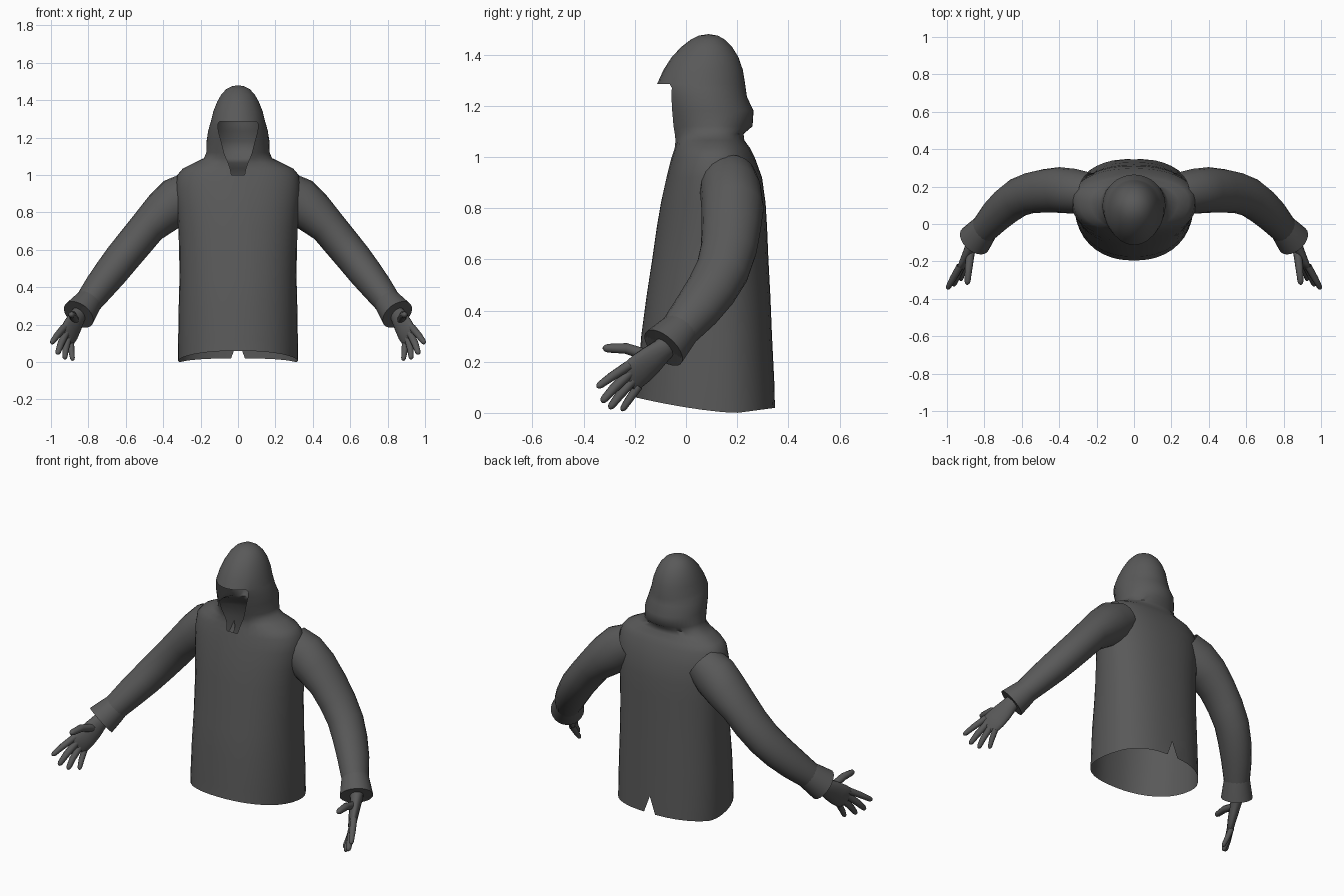
import bpy, bmesh, math
from mathutils import Vector

if "Cube" in bpy.data.objects:
    bpy.data.objects.remove(bpy.data.objects["Cube"])

charcoal = bpy.data.materials.new("charcoal")
charcoal.diffuse_color = (0.1, 0.1, 0.1, 1)
charcoal.use_nodes = True
charcoal.node_tree.nodes["Principled BSDF"].inputs["Base Color"].default_value = charcoal.diffuse_color


def finish(name, bm, mirror=False, angle=60):
    bmesh.ops.recalc_face_normals(bm, faces=bm.faces)
    mesh = bpy.data.meshes.new(name)
    bm.to_mesh(mesh)
    bm.free()
    obj = bpy.data.objects.new(name, mesh)
    bpy.context.collection.objects.link(obj)
    mesh.materials.append(charcoal)
    if mirror:
        obj.modifiers.new("Mirror", 'MIRROR')
    bpy.ops.object.select_all(action='DESELECT')
    obj.select_set(True)
    bpy.context.view_layer.objects.active = obj
    bpy.ops.object.shade_smooth_by_angle(angle=math.radians(angle))
    return obj


def bridge(bm, rings, skip=lambda row, col: False):
    n = len(rings[0])
    for r in range(len(rings) - 1):
        for i in range(n):
            if skip(r, i):
                continue
            j = (i + 1) % n
            quad = [rings[r][i], rings[r][j], rings[r + 1][j], rings[r + 1][i]]
            bm.faces.new(list(dict.fromkeys(quad)))


def tube(name, stations, side, sides=20, cap=False):
    """stations: (centre, radius along side, radius across side)"""
    bm = bmesh.new()
    pts = [Vector(s[0]) for s in stations]
    rings = []
    for k, (p, (_, ra, rb)) in enumerate(zip(pts, stations)):
        t = (pts[min(k + 1, len(pts) - 1)] - pts[max(k - 1, 0)]).normalized()
        u = Vector(side)
        u = (u - t * u.dot(t)).normalized()
        v = t.cross(u)
        rings.append([bm.verts.new(p + u * ra * math.cos(a) + v * rb * math.sin(a))
                      for a in (2 * math.pi * i / sides for i in range(sides))])
    bridge(bm, rings)
    if cap:
        bm.faces.new(rings[-1])
    return finish(name, bm, mirror=True)


# Body and hood: height, half width, front y, back y, half width of front strip
levels = [
    (0.00, .32, -.195, .35, .12), (0.12, .32, -.188, .345, .115),
    (0.30, .317, -.175, .336, .11), (0.45, .313, -.155, .33, .10),
    (0.60, .315, -.132, .322, .09), (0.72, .32, -.115, .317, .075),
    (0.82, .328, -.098, .311, .06), (0.92, .335, -.076, .297, .048),
    (1.00, .325, -.056, .268, .035), (1.035, .295, -.045, .25, .042),
    (1.065, .235, -.045, .228, .052), (1.09, .182, -.055, .225, .064),
    (1.12, .170, -.066, .26, .075), (1.18, .168, -.082, .264, .09),
    (1.235, .160, -.10, .238, .105), (1.27, .150, -.11, .233, .108),
    (1.285, .145, -.113, .231, .10), (1.34, .132, -.088, .222, .09),
    (1.39, .112, -.056, .205, .075), (1.43, .090, -.018, .18, .06),
    (1.458, .064, .018, .152, .042), (1.474, .034, .05, .125, .022)]
FRONT, REST = 6, 36
BACK = FRONT + REST // 2


def hem_height(y):
    return .06 * ((.2 - y) / .395) ** 1.5 if y < .2 else .02 * (y - .2) / .15


bm = bmesh.new()
rings = []
for row, (z, a, yf, yb, g) in enumerate(levels):
    n = 2.25 if z < 1.04 else 2.0
    yc = .12 if z < 1.1 else yf + (yb - yf) * .52
    th = math.asin((g / a) ** (n / 2))
    angles = [-th + 2 * th * i / FRONT for i in range(FRONT)]
    angles += [th + (2 * math.pi - 2 * th) * i / REST for i in range(REST)]
    ring = []
    for ang in angles:
        s, c = math.sin(ang), math.cos(ang)
        x = math.copysign(a * abs(s) ** (2 / n), s)
        depth = yc - yf if c > 0 else yb - yc
        y = yc - math.copysign(depth * abs(c) ** (2 / n), c)
        ring.append(bm.verts.new((x, y, hem_height(y) if row == 0 else z)))
    rings.append(ring)
# Vent notch at the middle of the back hem
for i in (BACK - 1, BACK + 1):
    rings[0][i].co.x = math.copysign(.037, rings[0][i].co.x)
bm.verts.remove(rings[0][BACK])
rings[0][BACK] = rings[1][BACK]
# Face opening runs from the chest to the brim
bridge(bm, rings, lambda r, i: i < FRONT and 1.0 <= levels[r][0] < 1.28)
crown = bm.verts.new((0, .088, 1.48))
top = rings[-1]
for i in range(len(top)):
    bm.faces.new((top[i], top[(i + 1) % len(top)], crown))
finish("hooded_body", bm)

# Sleeves
tube("sleeve", [
    ((.24, .165, .915), .11, .11), ((.32, .175, .865), .12, .128),
    ((.40, .182, .80), .122, .116), ((.48, .177, .725), .116, .098),
    ((.55, .167, .64), .110, .096), ((.62, .142, .555), .105, .094),
    ((.68, .098, .478), .100, .090), ((.74, .042, .402), .092, .083),
    ((.79, -.015, .335), .080, .074), ((.825, -.055, .288), .070, .068)], (0, 1, 0))

# Flared cuffs with a turned-in lip
tube("cuff", [
    ((.79, -.012, .335), .074, .070), ((.815, -.043, .302), .082, .079),
    ((.852, -.088, .254), .093, .090), ((.849, -.084, .258), .082, .080),
    ((.82, -.05, .296), .060, .058)], (0, 1, 0), 24)

# Hands: palm, four fingers and a thumb
across = Vector((.06, -.07, .08))
tube("palm", [
    ((.82, -.04, .295), .045, .042), ((.855, -.09, .248), .047, .036),
    ((.875, -.135, .208), .060, .030), ((.895, -.18, .170), .067, .026),
    ((.912, -.215, .140), .065, .021), ((.92, -.228, .127), .055, .012)],
    across, 16, True)


def finger(name, points, r):
    p = [Vector(q) for q in points]
    tip = (p[-1] - p[-2]).normalized() * r
    st = [(q, r * f, r * f) for q, f in zip(p, (1.15, 1.05, .9))]
    st[-1] = (p[-1] - tip, r * .85, r * .85)
    st += [(p[-1] - tip * .35, r * .62, r * .62), (p[-1], r * .2, r * .2)]
    tube(name, st, across, 10, True)


finger("index_finger", [(.93, -.225, .185), (.967, -.29, .142), (.998, -.348, .10)], .017)
finger("middle_finger", [(.92, -.222, .155), (.948, -.283, .095), (.966, -.33, .042)], .018)
finger("ring_finger", [(.908, -.21, .125), (.922, -.26, .068), (.926, -.30, .016)], .017)
finger("little_finger", [(.893, -.185, .105), (.89, -.222, .053), (.883, -.252, .008)], .015)
finger("thumb", [(.872, -.14, .222), (.884, -.235, .252), (.892, -.325, .253)], .020)
